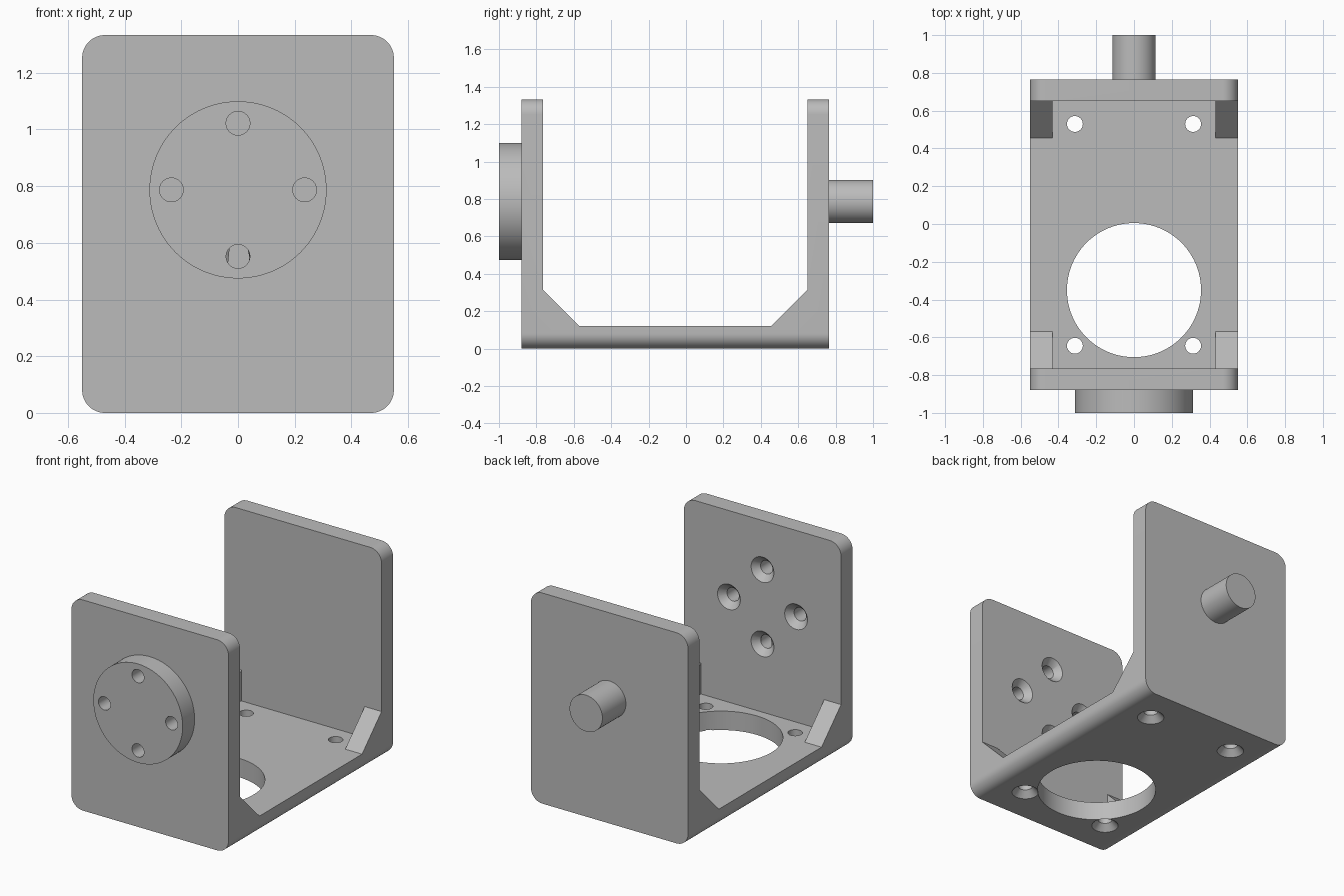
import bpy, bmesh, math
from mathutils import Matrix, Vector

cube = bpy.data.objects.get("Cube")
if cube:
    bpy.data.objects.remove(cube, do_unlink=True)

# Main dimensions
HALF_W, HEIGHT, CORNER = 0.55, 1.333, 0.08
FRONT, BACK, WALL = -0.88, 0.765, 0.115
FLOOR, GUSSET, GUSSET_X = 0.12, 0.195, 0.432
AXIS_Z, HOLE_R, SINK_R, SINK_D = 0.787, 0.042, 0.08, 0.04
MID = (FRONT + BACK) / 2

grey = bpy.data.materials.new("plain grey")
grey.use_nodes = True
grey.diffuse_color = (0.5, 0.5, 0.5, 1)
grey.node_tree.nodes["Principled BSDF"].inputs["Base Color"].default_value = (0.5, 0.5, 0.5, 1)


def finish(name, bm):
    bmesh.ops.recalc_face_normals(bm, faces=bm.faces)
    mesh = bpy.data.meshes.new(name)
    bm.to_mesh(mesh)
    bm.free()
    mesh.materials.append(grey)
    obj = bpy.data.objects.new(name, mesh)
    bpy.context.collection.objects.link(obj)
    return obj


def prism(name, points, offset):
    """Extrude a closed outline along the offset vector."""
    bm = bmesh.new()
    face = bm.faces.new([bm.verts.new(p) for p in points])
    new = bmesh.ops.extrude_face_region(bm, geom=[face])["geom"]
    verts = [v for v in new if isinstance(v, bmesh.types.BMVert)]
    bmesh.ops.translate(bm, verts=verts, vec=offset)
    return finish(name, bm)


def rod(name, start, end, r1, r2=None, sides=64):
    """Cylinder or cone between two points."""
    start, end = Vector(start), Vector(end)
    axis = end - start
    place = Matrix.Translation((start + end) / 2) @ axis.to_track_quat("Z", "Y").to_matrix().to_4x4()
    bm = bmesh.new()
    bmesh.ops.create_cone(bm, cap_ends=True, segments=sides, radius1=r1,
                          radius2=r1 if r2 is None else r2, depth=axis.length, matrix=place)
    return finish(name, bm)


def select(obj):
    bpy.ops.object.select_all(action="DESELECT")
    obj.select_set(True)
    bpy.context.view_layer.objects.active = obj


def cut(target, cutter):
    mod = target.modifiers.new("cut", "BOOLEAN")
    mod.operation, mod.solver, mod.object = "DIFFERENCE", "EXACT", cutter
    select(target)
    bpy.ops.object.modifier_apply(modifier=mod.name)
    bpy.data.objects.remove(cutter, do_unlink=True)


# Bracket: rounded block, hollowed into a U with four corner gussets
outline = []
for i, (sx, sz) in enumerate([(1, 1), (-1, 1), (-1, -1), (1, -1)]):
    cx = sx * (HALF_W - CORNER)
    cz = HEIGHT / 2 + sz * (HEIGHT / 2 - CORNER)
    for step in range(13):
        a = math.radians(90 * i + 7.5 * step)
        outline.append((cx + CORNER * math.cos(a), FRONT, cz + CORNER * math.sin(a)))
bracket = prism("bracket", outline, (0, BACK - FRONT, 0))

y0, y1, top = FRONT + WALL, BACK - WALL, HEIGHT + 1
hollow = [(y0, top), (y0, FLOOR + GUSSET), (y0 + GUSSET, FLOOR),
          (y1 - GUSSET, FLOOR), (y1, FLOOR + GUSSET), (y1, top)]
cut(bracket, prism("hollow_cutter", [(-1, y, z) for y, z in hollow], (2, 0, 0)))
channel = [(y0, top), (y0, FLOOR), (y1, FLOOR), (y1, top)]
cut(bracket, prism("channel_cutter", [(-GUSSET_X, y, z) for y, z in channel],
                   (2 * GUSSET_X, 0, 0)))

# Large opening in the base
cut(bracket, rod("opening_cutter", (0, -0.35, -0.1), (0, -0.35, FLOOR + 0.05), 0.355, sides=96))

# Base screw holes, countersunk from below
for x in (-0.313, 0.313):
    for y in (MID - 0.587, MID + 0.587):
        cut(bracket, rod("hole_cutter", (x, y, -0.1), (x, y, FLOOR + 0.05), HOLE_R, sides=32))
        cut(bracket, rod("sink_cutter", (x, y, -SINK_D), (x, y, SINK_D),
                         2 * SINK_R - HOLE_R, HOLE_R, 32))

# Round flange on the front wall and shaft on the back wall
flange = rod("flange", (0, -1, AXIS_Z), (0, FRONT, AXIS_Z), 0.3125, sides=96)
shaft = rod("shaft", (0, BACK, AXIS_Z), (0, 1, AXIS_Z), 0.115)

# Flange screw holes, countersunk from inside the bracket
for dx, dz in ((1, 0), (-1, 0), (0, 1), (0, -1)):
    x, z = 0.235 * dx, AXIS_Z + 0.235 * dz
    for part in (bracket, flange):
        cut(part, rod("hole_cutter", (x, -1.1, z), (x, y0 + 0.1, z), HOLE_R, sides=32))
    cut(bracket, rod("sink_cutter", (x, y0 + SINK_D, z), (x, y0 - SINK_D, z),
                     2 * SINK_R - HOLE_R, HOLE_R, 32))

for part in (bracket, flange, shaft):
    select(part)
    bpy.ops.object.shade_smooth_by_angle(angle=math.radians(30))
